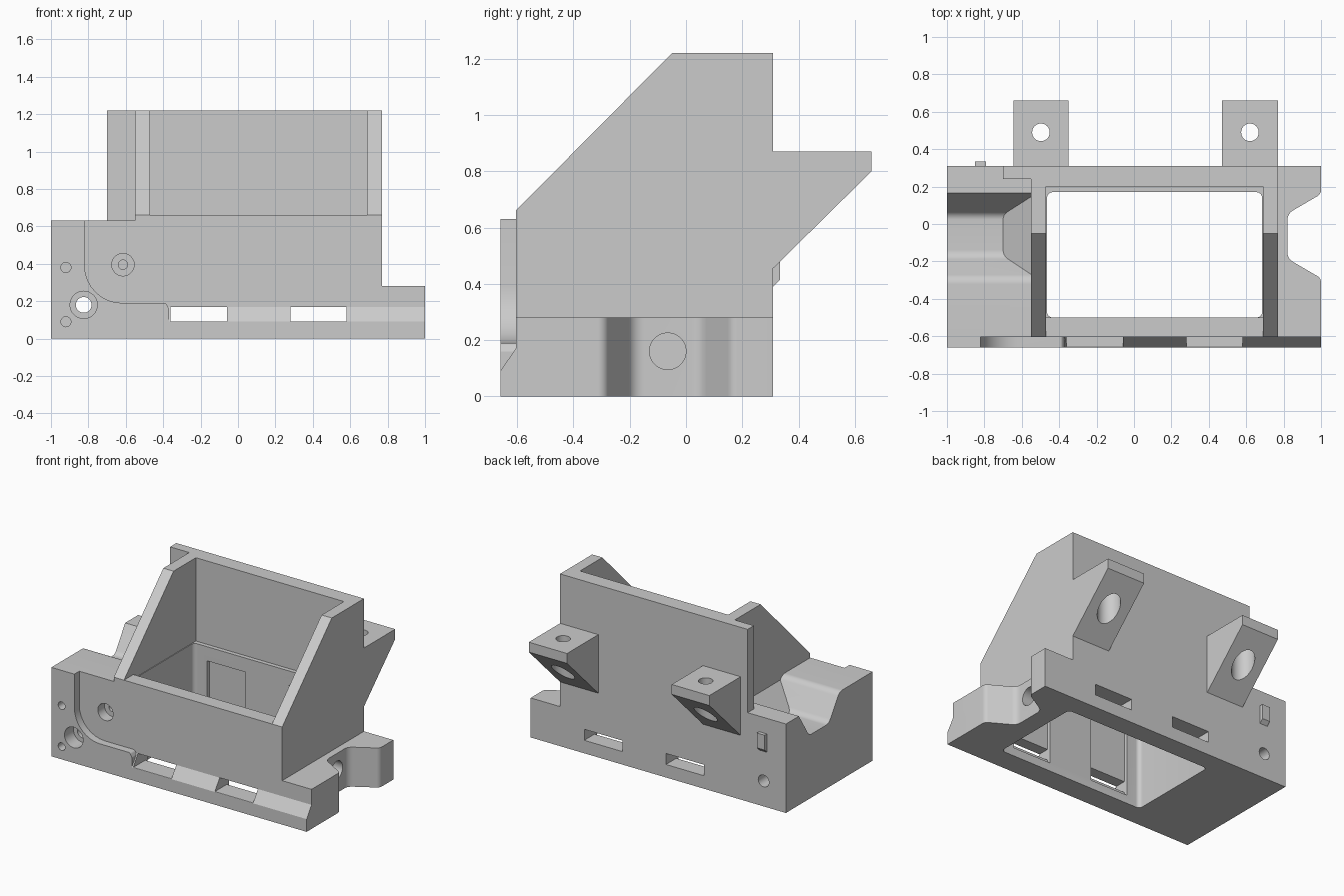
import bpy, bmesh, math
from mathutils import Vector

if "Cube" in bpy.data.objects:
    bpy.data.objects.remove(bpy.data.objects["Cube"], do_unlink=True)

grey = bpy.data.materials.new("plain_grey")
grey.use_nodes = True
colour = (0.6, 0.6, 0.6, 1)
grey.diffuse_color = colour
grey.node_tree.nodes["Principled BSDF"].inputs["Base Color"].default_value = colour


def rounded(points, steps=8):
    """Outline from (u, v) corners, or (u, v, radius) for rounded ones."""
    out = []
    for i, p in enumerate(points):
        corner = Vector(p[:2])
        if len(p) == 2:
            out.append(corner)
            continue
        d1 = (Vector(points[i - 1][:2]) - corner).normalized()
        d2 = (Vector(points[(i + 1) % len(points)][:2]) - corner).normalized()
        half = d1.angle(d2) / 2
        centre = corner + (d1 + d2).normalized() * p[2] / math.sin(half)
        reach = p[2] / math.tan(half)
        a = (corner + d1 * reach - centre).normalized()
        b = (corner + d2 * reach - centre).normalized()
        out += [centre + a.slerp(b, k / steps).normalized() * p[2] for k in range(steps + 1)]
    return out


def place(axis, u, v, w):
    return {"x": (w, u, v), "y": (u, w, v), "z": (u, v, w)}[axis]


def prism(name, axis, outline, lo, hi):
    """Extrude an outline along an axis."""
    bm = bmesh.new()
    verts = [bm.verts.new(place(axis, u, v, lo)) for u, v in rounded(outline)]
    face = bm.faces.new(verts)
    top = bmesh.ops.extrude_face_region(bm, geom=[face])["geom"]
    move = Vector(place(axis, 0, 0, hi - lo))
    bmesh.ops.translate(bm, vec=move, verts=[g for g in top if isinstance(g, bmesh.types.BMVert)])
    bmesh.ops.recalc_face_normals(bm, faces=bm.faces)
    mesh = bpy.data.meshes.new(name)
    bm.to_mesh(mesh)
    bm.free()
    mesh.materials.append(grey)
    obj = bpy.data.objects.new(name, mesh)
    bpy.context.collection.objects.link(obj)
    return obj


def box(name, x, y, z):
    return prism(name, "z", [(x[0], y[0]), (x[1], y[0]), (x[1], y[1]), (x[0], y[1])], *z)


def rod(axis, u, v, radius, lo, hi, sides=32):
    ring = [(u + radius * math.cos(math.tau * k / sides),
             v + radius * math.sin(math.tau * k / sides)) for k in range(sides)]
    return prism("hole_cutter", axis, ring, lo, hi)


def activate(obj):
    bpy.ops.object.select_all(action="DESELECT")
    bpy.context.view_layer.objects.active = obj
    obj.select_set(True)


def combine(obj, others, operation):
    activate(obj)
    for other in others:
        mod = obj.modifiers.new("combine", "BOOLEAN")
        mod.operation, mod.solver, mod.object = operation, "EXACT", other
        bpy.ops.object.modifier_apply(modifier=mod.name)
        bpy.data.objects.remove(other, do_unlink=True)


def finish(obj):
    activate(obj)
    bpy.ops.object.shade_smooth_by_angle(angle=math.radians(25))


FRONT, RECESS, BACK = -0.66, -0.605, 0.31

# Hopper with sloping side walls
body = prism("housing_body", "x", [(RECESS, 0), (BACK, 0), (BACK, 1.22), (-0.05, 1.22), (RECESS, 0.66)],
             -0.55, 0.77)

# Side block with a rounded trough across its top
side_block = prism("side_block", "x", [
    (RECESS, 0), (BACK, 0), (BACK, 0.63), (0.165, 0.63), (0.05, 0.45, 0.05),
    (-0.17, 0.45, 0.06), (-0.29, 0.63, 0.06), (RECESS, 0.63)], -1, -0.5)
ramp = prism("trough_ramp", "y", [(-0.7, 0.44), (-0.53, 0.44), (-0.53, 0.62), (-0.55, 0.6), (-0.7, 0.45)],
             -0.3, 0.18)

# Raised front plate with a swept corner, and the sloping lip beside it
front_plate = prism("front_plate", "y", [
    (-1, 0), (-0.37, 0), (-0.37, 0.16), (-0.385, 0.19, 0.02), (-0.82, 0.19, 0.2),
    (-0.82, 0.63), (-1, 0.63)], FRONT, -0.58)
front_lip = prism("front_lip", "x", [
    (FRONT, 0), (-0.55, 0), (-0.55, 0.17), (RECESS, 0.17), (FRONT, 0.09)], -0.45, 1)

# Notched foot at the other end
foot = prism("notched_foot", "z", [
    (0.6, RECESS), (1, RECESS), (1, -0.29, 0.04), (0.82, -0.185, 0.06), (0.82, 0.055, 0.06),
    (1, 0.16, 0.04), (1, BACK), (0.6, BACK)], 0, 0.28)

# Back wall flange
flange = box("back_flange", (-0.7, -0.5), (0.24, BACK), (0.6, 1.22))
combine(body, [side_block, ramp, front_plate, front_lip, foot, flange], "UNION")

# Cavity: wide upper bay and a rounded opening through the floor
upper_bay = prism("upper_cutter", "x", [
    (-0.8, 0.66), (-0.5, 0.66), (-0.5, 0.63), (0.2, 0.63), (0.2, 1.4), (-0.8, 1.4)], -0.47, 0.69)
opening = prism("opening_cutter", "z", [
    (-0.465, -0.5, 0.03), (0.685, -0.5, 0.03), (0.685, 0.17, 0.03), (-0.465, 0.17, 0.03)], -0.1, 0.7)
cutters = [upper_bay, opening]

# Strap slots through both walls, with shallow channels inside
for left in (-0.36, 0.28):
    span = (left, left + 0.3)
    cutters.append(box("slot_cutter", span, (-0.8, 0.5), (0.092, 0.17)))
    cutters.append(box("channel_cutter", span, (-0.525, 0.195), (0.06, 0.53)))

# Screw holes
cutters += [
    rod("y", -0.615, 0.395, 0.06, -0.8, -0.53),
    rod("y", -0.615, 0.395, 0.025, -0.8, -0.4),
    rod("y", -0.825, 0.18, 0.073, -0.8, -0.56),
    rod("y", -0.825, 0.18, 0.042, -0.8, 0.5),
    rod("y", -0.92, 0.38, 0.027, -0.8, -0.5),
    rod("y", -0.92, 0.09, 0.027, -0.8, -0.5),
    rod("x", -0.065, 0.16, 0.065, 0.6, 1.1),
]
combine(body, cutters, "DIFFERENCE")
finish(body)

# Mounting brackets on the back
for name, x0, x1 in (("bracket_right", -0.645, -0.35), ("bracket_left", 0.47, 0.77)):
    bracket = prism(name, "x", [(0.29, 0.87), (0.66, 0.87), (0.66, 0.8), (0.31, 0.455), (0.29, 0.455)], x0, x1)
    middle = (x0 + x1) / 2
    combine(bracket, [rod("z", middle, 0.49, 0.047, 0.3, 1),
                      rod("z", middle, 0.49, 0.075, 0.3, 0.8)], "DIFFERENCE")
    finish(bracket)

# Small locating tab on the back
prism("locating_tab", "x", [(0.3, 0.38), (0.335, 0.415), (0.335, 0.52), (0.3, 0.52)], -0.85, -0.79)
